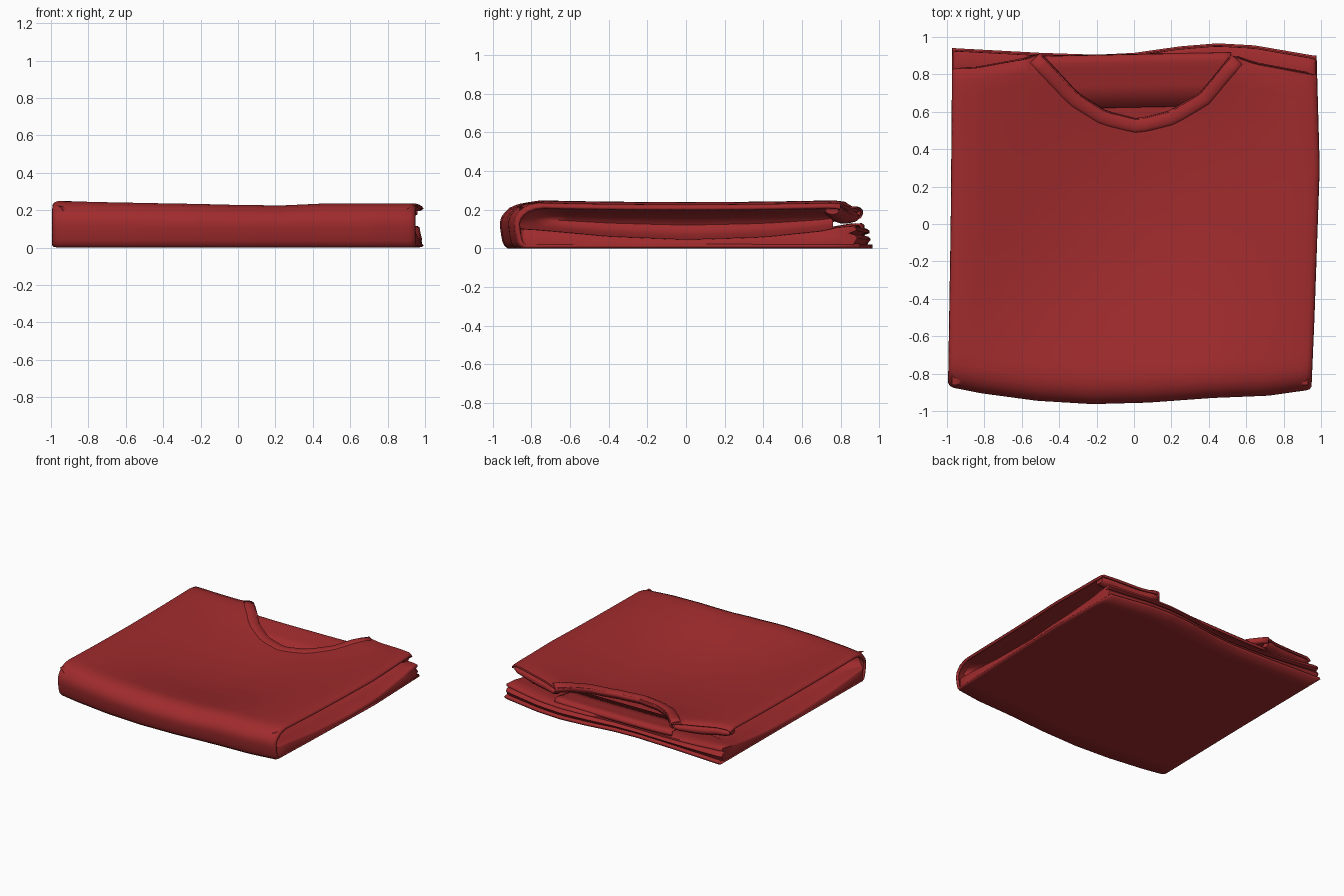
import bpy, bmesh, math
from mathutils import Vector

if "Cube" in bpy.data.objects:
    bpy.data.objects.remove(bpy.data.objects["Cube"])

red = bpy.data.materials.new("dark red cotton")
red.diffuse_color = (0.35, 0.024, 0.026, 1)
red.use_nodes = True
red.node_tree.nodes["Principled BSDF"].inputs["Base Color"].default_value = red.diffuse_color


def interp(pts, x):
    """Linear interpolation through a few (position, value) points."""
    if x <= pts[0][0]:
        return pts[0][1]
    for (a, va), (b, vb) in zip(pts, pts[1:]):
        if x <= b:
            return va + (vb - va) * (x - a) / (b - a)
    return pts[-1][1]


# outline curves of the folded shirt
FRONT = [(-.98, -.87), (-.8, -.905), (-.5, -.945), (-.2, -.963), (.1, -.955), (.45, -.93), (.75, -.918), (.95, -.89)]
BACK = [(-.97, .94), (-.5, .915), (-.2, .905), (0, .915), (.25, .95), (.45, .966), (.65, .955), (.97, .9)]
NECK = [(-.97, .83), (-.85, .835), (-.6, .88), (-.5, .915), (-.3, .70), (-.15, .605), (.02, .563), (.19, .605),
        (.35, .70), (.52, .905), (.65, .86), (.97, .80)]
TOP = [(-.98, .25), (-.6, .243), (0, .230), (.25, .228), (.5, .24), (.95, .237)]
LEFT = [(-.9, -.995), (0, -.98), (.95, -.972)]
RIGHT = [(-.9, .948), (-.5, .965), (.3, .993), (.95, .975)]
# front fold: (distance behind the front outline, share of the height)
FOLD = [(.13, 1), (.085, .965), (.05, .9), (.025, .8), (.008, .7), (0, .58), (.001, .45), (.006, .3), (.013, .15),
        (.022, .06), (.04, .0)]
# depth of the sag in the middle of the top layer, from front to back
SAG = [(-.84, 0), (-.75, .012), (-.6, .04), (-.4, .078), (-.2, .104), (0, .118), (.2, .12), (.4, .112), (.56, .1),
       (.75, .07), (.92, .02)]


def top_z(x, y):
    hollow = interp(SAG, y) * max(0, 1 - (x / .88) ** 2) ** 1.3
    return interp(TOP, x) - .010 * max(0, 1 - (y / .8) ** 2) - hollow - .2 * max(0, y - .8)


def plan(s, y):
    """Map s in -1..1 to x between the two side edges."""
    l, r = interp(LEFT, y), interp(RIGHT, y)
    return l + (r - l) * (s + 1) / 2


def columns(n, e):
    """Column positions with rounded-over insets at both sides."""
    cols = [(-1, e * .7), (-1 + e * .3, e * .25), (-1 + e, 0)]
    cols += [(-1 + e + (2 - 2 * e) * i / n, 0) for i in range(1, n)]
    return cols + [(1 - e, 0), (1 - e * .3, e * .25), (1, e * .7)]


def sheet(name, rows, thick=0, closed=False, angle=50):
    """Grid surface through rows of points; closed rows become a capped solid."""
    bm = bmesh.new()
    vs = [[bm.verts.new(p) for p in r] for r in rows]
    m = len(rows[0])
    for a, b in zip(vs, vs[1:]):
        for j in range(m if closed else m - 1):
            k = (j + 1) % m
            bm.faces.new((a[j], a[k], b[k], b[j]))
    if closed:
        bm.faces.new(vs[0])
        bm.faces.new(vs[-1])
        bmesh.ops.recalc_face_normals(bm, faces=bm.faces)
    me = bpy.data.meshes.new(name)
    bm.to_mesh(me)
    bm.free()
    me.materials.append(red)
    ob = bpy.data.objects.new(name, me)
    bpy.context.collection.objects.link(ob)
    if thick:
        mod = ob.modifiers.new("thickness", 'SOLIDIFY')
        mod.thickness, mod.offset = thick, -1
    bpy.ops.object.select_all(action='DESELECT')
    bpy.context.view_layer.objects.active = ob
    ob.select_set(True)
    bpy.ops.object.shade_smooth_by_angle(angle=math.radians(angle))
    return ob


# outer cloth: top layer, front fold and underside in one sheet
rows = []
for s, ins in columns(60, .03):
    x0 = plan(s, 0)
    yf, yt, yb = interp(FRONT, x0) + ins, interp(NECK, x0), interp(BACK, x0)
    y1 = yf + FOLD[0][0]
    path = [(yt, top_z(x0, yt) - ins - .012), (yt - .006, top_z(x0, yt) - ins - .003)]
    for k in range(1, 25):
        y = yt + (y1 - yt) * k / 24
        path.append((y, top_z(x0, y) - ins))
    h = top_z(x0, y1) - 1.5 * ins
    path += [(yf + d, ins * .5 + h * share) for d, share in FOLD[1:]]
    y2 = yf + FOLD[-1][0]
    path += [(y2 + (yb - y2) * k / 12, ins * .5) for k in range(1, 13)]
    rows.append([(plan(s, y), y, z) for y, z in path])
sheet("folded_outer_cloth", rows, .02)

# inner layers lying on the underside, with a crease along the back
LOWER = [(-.9, .11), (-.75, .1), (-.4, .066), (0, .047), (.4, .062), (.7, .095), (.93, .145)]


def lower_z(x, y):
    return interp(LOWER, y) - .045 * max(0, 1 - x * x) * min(1, abs(y) / .8)


rows = []
for s, ins in columns(40, .03):
    x0 = plan(s, 0)
    y0, y1 = interp(FRONT, x0) + .035 + ins, interp(BACK, x0) - .03 - ins * .3
    ys = [y0 + (y1 - y0) * k / 20 for k in range(21)]
    zb, zt = .012, lower_z(x0, y1) - .008 + .006 * math.sin(5 * x0 + 1)
    ring = [(y, lower_z(x0, y) - ins * .6) for y in ys[:-1]]
    ring += [(y1, zt - ins * .6)]
    ring += [(y1 + d, zb + (zt - zb) * f) for d, f in
             ((.014, .9), (.016, .75), (-.02, .62), (.01, .54), (.022, .38), (.01, .22))]
    ring += [(y, zb) for y in reversed(ys)]
    rows.append([(plan(s, y) * .993, y, z) for y, z in ring])
sheet("lower_folded_layers", rows, closed=True)

# tucked side walls, concave between the top and the lower layers
for side, name in ((-1, "left_side_tuck"), (1, "right_side_tuck")):
    rows = []
    for k in range(21):
        y = -.86 + 1.62 * k / 20
        xe = abs(plan(side, y)) - .02
        zb, zt = interp(LOWER, y) - .012, top_z(side * .9, y) - .022
        depth = .3 * min(1, (k + .3) / 2)
        rows.append([(side * (xe - depth * math.sin(math.pi * j / 10)), y,
                      (zb + zt) / 2 - side * (zt - zb) / 2 * math.cos(math.pi * j / 10)) for j in range(11)])
    sheet(name, rows)

# shoulder seams rolled under the top layer at the back
for side, name in ((-1, "left_shoulder_fold"), (1, "right_shoulder_fold")):
    rows = []
    for k in range(13):
        x = side * (.52 + .44 * k / 12)
        yt = interp(NECK, x)
        zt = top_z(x, yt) - .014
        zb = zt - .055 - .02 * math.sin(math.pi * k / 12)
        r = 1 if 0 < k < 12 else .7
        rows.append([(x, yt - .045 + .05 * r * math.cos(a), (zt + zb) / 2 + (zt - zb) / 2 * r * math.sin(a))
                     for a in [math.tau * j / 14 for j in range(14)]])
    sheet(name, rows, closed=True)


# ribbed collar bands swept along the neck opening
def band(name, path, section, thick):
    rows = []
    for i, p in enumerate(path):
        t = path[min(i + 1, len(path) - 1)] - path[max(i - 1, 0)]
        n = Vector((t.y, -t.x, 0)).normalized()
        row = []
        for d, dz in section:
            q = p + n * d
            row.append((q.x, q.y, (top_z(q.x, q.y) if name == "front_collar" else p.z) + dz))
        rows.append(row)
    sheet(name, rows, thick, angle=60)


xs = [-.5 + 1.02 * k / 24 for k in range(25)]
band("front_collar", [Vector((x, interp(NECK, x), 0)) for x in xs],
     [(.016, -.05), (-.001, -.026), (.0, -.008), (.015, .003), (.04, .009), (.062, .008), (.076, .001),
      (.084, -.012)], .012)
band("back_collar", [Vector((x, .885 + .02 * x, .112 + .12 * (x - .01) ** 4)) for x in xs],
     [(.26, -.04), (.14, -.022), (.05, -.006), (.02, 0), (0, -.002), (-.012, -.012), (-.014, -.03)], .01)
